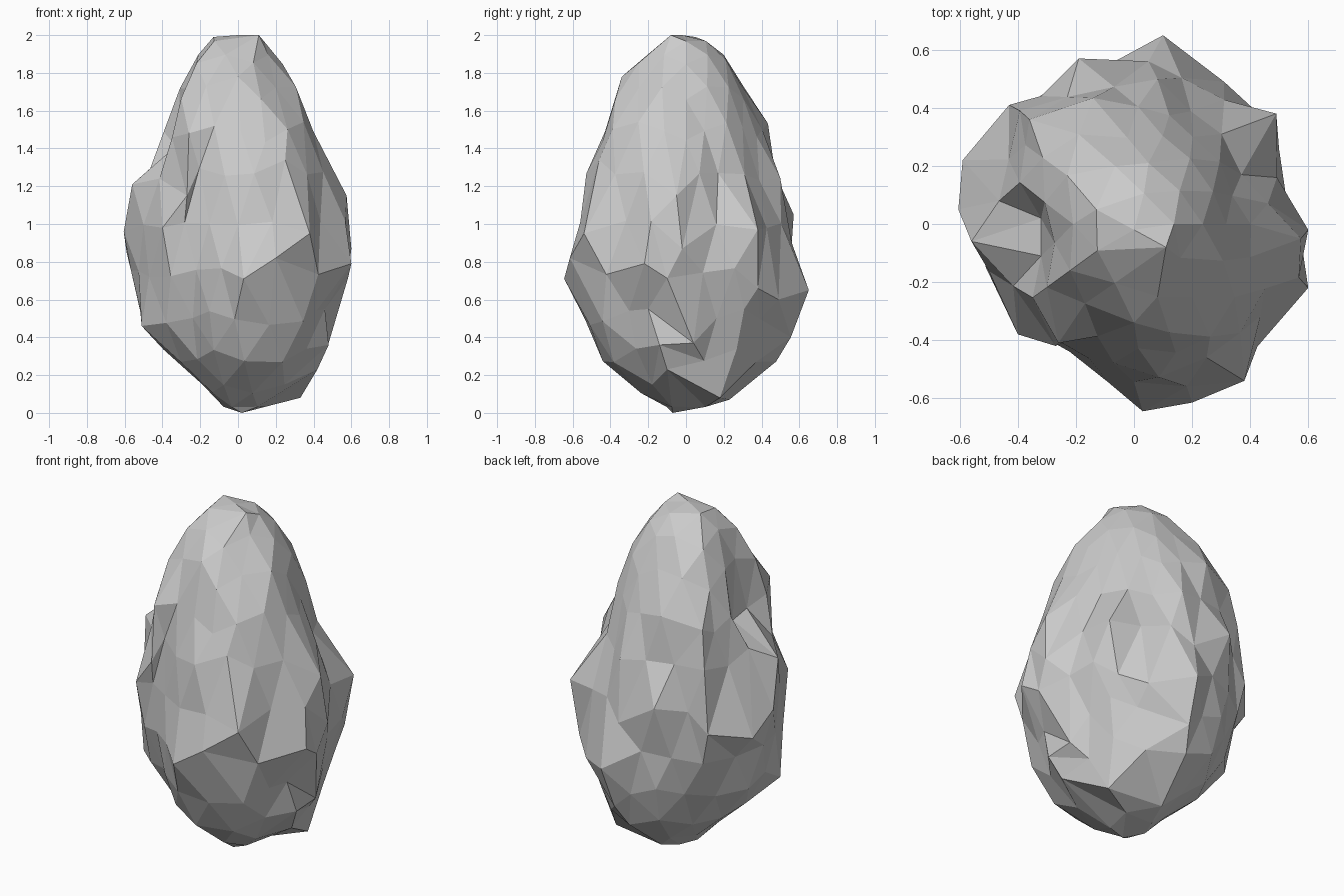
import bpy, bmesh, math, random
from mathutils import Vector

random.seed(7)

# Profile: height, then reach every 45 degrees from right, anticlockwise
PROFILE = [
    (0.00, .05, .05, .05, .05, .05, .05, .09, .05),
    (0.08, .30, .38, .24, .14, .12, .15, .20, .25),
    (0.28, .44, .41, .50, .40, .33, .35, .44, .43),
    (0.46, .49, .48, .56, .52, .50, .47, .52, .53),
    (0.68, .55, .57, .62, .57, .56, .52, .63, .58),
    (0.90, .60, .58, .58, .60, .60, .57, .57, .61),
    (1.15, .56, .47, .555, .56, .56, .51, .52, .55),
    (1.35, .44, .38, .46, .54, .39, .48, .50, .51),
    (1.53, .37, .35, .41, .51, .31, .46, .42, .45),
    (1.75, .29, .28, .29, .39, .26, .35, .35, .32),
    (1.87, .23, .21, .21, .30, .23, .27, .24, .23),
    (1.97, .14, .13, .10, .14, .16, .16, .12, .13),
    (2.00, .11, .10, .06, .10, .12, .08, .07, .10)]

# Outline seen from above
OUTLINE = [
    (.60, -.02), (.52, .14), (.49, .38), (.31, .49), (.19, .50), (.10, .65),
    (-.03, .56), (-.19, .575), (-.29, .45), (-.43, .41), (-.46, .26),
    (-.59, .22), (-.605, .05), (-.56, -.06), (-.47, -.27), (-.40, -.38),
    (-.25, -.41), (-.12, -.54), (.03, -.645), (.20, -.62), (.38, -.54),
    (.45, -.34), (.60, -.22)]

# Main crags and hollows of the rock
CRAGS = [
    (.03, -.645, .71), (.20, -.615, .82), (.38, -.54, .95), (.60, -.22, .79),
    (.60, -.02, .87), (.575, -.05, 1.15), (.49, .38, .97), (.10, .65, .65),
    (-.19, .57, 1.05), (-.43, .41, .90), (-.59, .22, .85), (-.605, .05, .96),
    (-.56, -.06, 1.21), (-.40, -.38, .98), (-.51, -.15, .46),
    (.25, -.46, 1.34), (.20, -.25, 1.72), (-.26, -.41, 1.48),
    (-.27, -.42, 1.15), (-.36, .36, 1.48), (.0, -.34, 1.78),
    (.05, .21, 1.87), (.11, -.08, 2.0), (-.13, .05, 1.99), (.31, .49, .60),
    (.33, .18, .08), (.02, -.07, 0.0), (.0, .23, .07),
    (-.32, .02, 1.40), (-.32, -.11, 1.42), (.37, .17, 1.27),
    (.46, -.20, .55), (.48, -.14, .36), (.48, .04, .37), (.42, -.10, .23),
    (.43, .38, .66), (.05, .56, .90), (.08, .555, .40)]


def lerp_table(table, t):
    for a, b in zip(table, table[1:]):
        if t <= b[0]:
            f = max(0, (t - a[0]) / (b[0] - a[0]))
            return [u + (v - u) * f for u, v in zip(a, b)][1:]
    return table[-1][1:]


polar = sorted((math.atan2(y, x), math.hypot(x, y)) for x, y in OUTLINE)
polar = ([(polar[-1][0] - math.tau, polar[-1][1])] + polar
         + [(polar[0][0] + math.tau, polar[0][1])])
widest = [max(row[i] for row in PROFILE) for i in range(1, 9)]


def around(values, angle):
    t = (angle / math.tau * 8) % 8
    i = int(t) % 8
    return values[i] + (values[(i + 1) % 8] - values[i]) * (t - int(t))


def reach(angle, z):
    # the outline's ridges fade away from the belly
    ridge = lerp_table(polar, angle)[0] / around(widest, angle)
    fade = 1 - .5 * min(1, abs(z - .85) / .6)
    return around(lerp_table(PROFILE, z), angle) * ridge ** fade


# Rough egg-shaped rock from a faceted ball
bm = bmesh.new()
bmesh.ops.create_icosphere(bm, subdivisions=3, radius=1)
for v in bm.verts:
    z = 1 + v.co.z
    if math.hypot(v.co.x, v.co.y) < 1e-4:
        v.co = (0, -.02, z)
        continue
    a = math.atan2(v.co.y, v.co.x)
    r = reach(a, z) * random.uniform(.975, 1.025)
    z += random.uniform(-.03, .03) * (1 - abs(z - 1))
    v.co = (r * math.cos(a), r * math.sin(a), z)

# Pull the nearest corner onto each crag
free = set(bm.verts)
for crag in CRAGS:
    p = Vector(crag)
    v = min(free, key=lambda w: ((w.co - p).length, w.index))
    v.co = p
    free.remove(v)
bmesh.ops.recalc_face_normals(bm, faces=bm.faces)

mesh = bpy.data.meshes.new("rock")
bm.to_mesh(mesh)
bm.free()
stone = bpy.data.materials.new("grey_stone")
stone.diffuse_color = (.6, .6, .6, 1)
mesh.materials.append(stone)
bpy.context.collection.objects.link(bpy.data.objects.new("rock", mesh))
